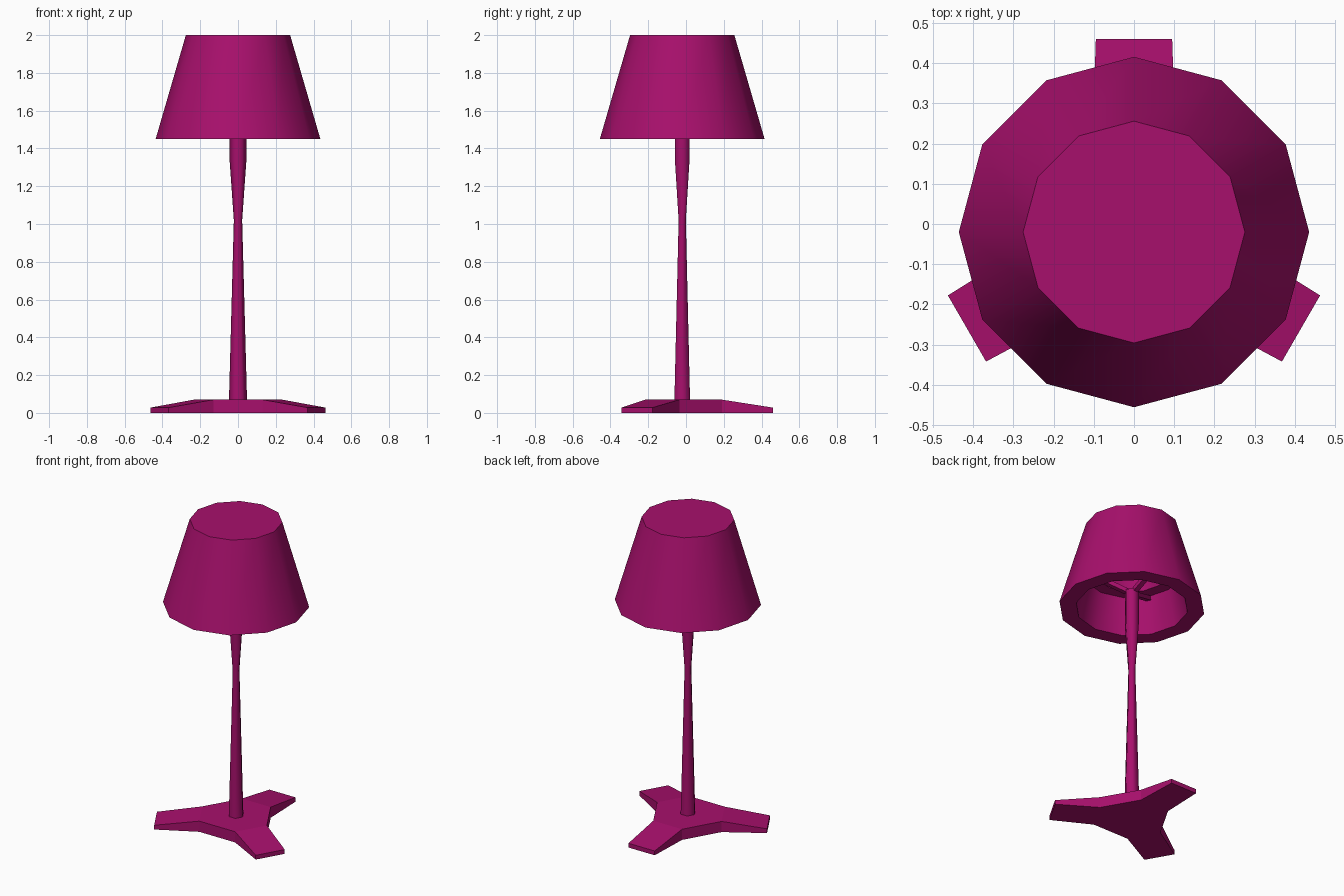
import bpy, bmesh, math
from mathutils import Vector

if "Cube" in bpy.data.objects:
    bpy.data.objects.remove(bpy.data.objects["Cube"])

CY = -0.02  # lamp axis offset in y
LEGS = [math.radians(a) for a in (90, 210, 330)]

mat = bpy.data.materials.new("magenta")
mat.diffuse_color = (0.39, 0.005, 0.15, 1)
mat.use_nodes = True
mat.node_tree.nodes["Principled BSDF"].inputs["Base Color"].default_value = mat.diffuse_color


def finish(bm, name, smooth=False):
    bmesh.ops.recalc_face_normals(bm, faces=bm.faces)
    me = bpy.data.meshes.new(name)
    bm.to_mesh(me)
    bm.free()
    me.materials.append(mat)
    ob = bpy.data.objects.new(name, me)
    bpy.context.collection.objects.link(ob)
    ob.location.y = CY
    if smooth:
        bpy.ops.object.select_all(action='DESELECT')
        ob.select_set(True)
        bpy.context.view_layer.objects.active = ob
        bpy.ops.object.shade_smooth_by_angle(angle=math.radians(62 if name == "pole" else 35))
    return ob


def lathe(name, profile, sides):
    """Spin (radius, z) points into a closed solid, capped at both ends."""
    bm = bmesh.new()
    rings = []
    for r, z in profile:
        rings.append([bm.verts.new((r * math.cos(2 * math.pi * i / sides),
                                    r * math.sin(2 * math.pi * i / sides), z))
                      for i in range(sides)])
    for a, b in zip(rings, rings[1:]):
        for i in range(sides):
            j = (i + 1) % sides
            bm.faces.new((a[i], a[j], b[j], b[i]))
    bm.faces.new(rings[0])
    bm.faces.new(rings[-1])
    return finish(bm, name, True)


def on_leg(a, d, w, z):
    """Point at distance d along a leg direction, w to its left."""
    return Vector((d * math.cos(a) - w * math.sin(a),
                   d * math.sin(a) + w * math.cos(a), z))


# three-footed base: raised hexagonal hub with sloping feet
bm = bmesh.new()
hub, outline, feet = [], [], []
for a in LEGS:
    top = [bm.verts.new(on_leg(a, d, w, z)) for d, w, z in
           ((0.21, -0.104, 0.07), (0.48, -0.095, 0.028),
            (0.48, 0.095, 0.028), (0.21, 0.104, 0.07))]
    bm.faces.new(top)
    hub += [top[0], top[3]]
    outline += top
    feet.append(top)
bm.faces.new(hub)
low = [bm.verts.new((v.co.x, v.co.y, 0)) for v in outline]
for i in range(len(low)):
    j = (i + 1) % len(low)
    bm.faces.new((low[i], low[j], outline[j], outline[i]))
bm.faces.new(low)
finish(bm, "base")

# tapered hexagonal pole
lathe("pole", [(0.048, 0.06), (0.022, 1.02), (0.044, 1.33), (0.044, 1.56)], 6)

# thick shade with closed top and stepped hollow inside
lathe("shade", [(0.276, 2.0), (0.436, 1.45), (0.335, 1.45),
                (0.285, 1.68), (0.21, 1.68), (0.19, 1.76)][::-1], 12)

# struts carrying the shade
for n, a in enumerate(LEGS):
    bm = bmesh.new()
    ends = []
    for d, z in ((0.0, 1.53), (0.30, 1.66)):
        ends.append([bm.verts.new(on_leg(a, d, w, z + h)) for w, h in
                     ((-0.016, 0), (0.016, 0), (0.016, 0.03), (-0.016, 0.03))])
    for i in range(4):
        j = (i + 1) % 4
        bm.faces.new((ends[0][i], ends[0][j], ends[1][j], ends[1][i]))
    for e in ends:
        bm.faces.new(e)
    finish(bm, f"shade_strut_{n + 1}")
